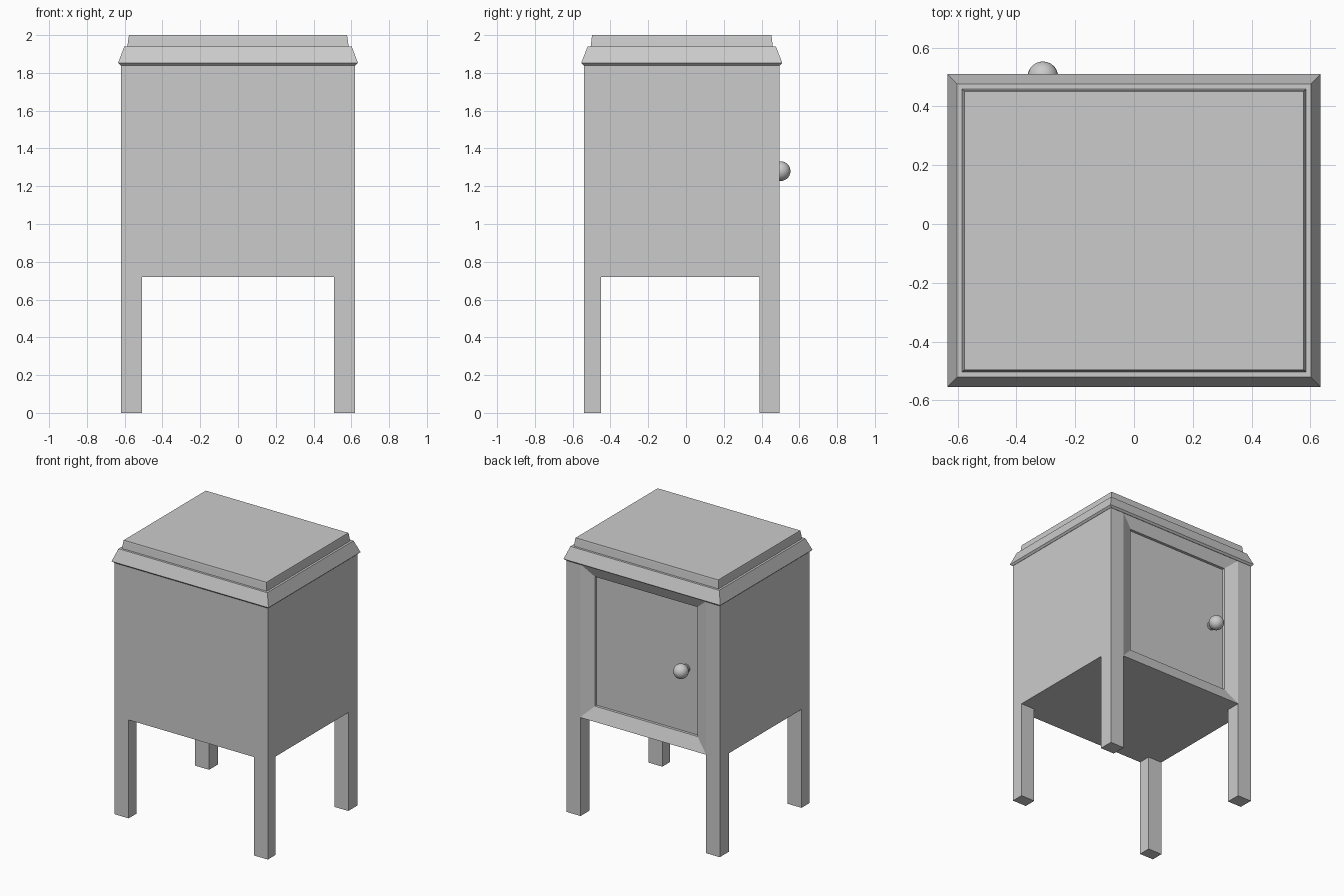
import bpy, bmesh
from math import sin, cos, pi

if "Cube" in bpy.data.objects:
    bpy.data.objects.remove(bpy.data.objects["Cube"])


def add_mesh(name, bm):
    bmesh.ops.recalc_face_normals(bm, faces=bm.faces)
    mesh = bpy.data.meshes.new(name)
    bm.to_mesh(mesh)
    bm.free()
    obj = bpy.data.objects.new(name, mesh)
    bpy.context.collection.objects.link(obj)
    return obj


def loft(name, rings, cap_end=True):
    """Skin rings of points having equal counts, capping the ends."""
    bm = bmesh.new()
    loops = [[bm.verts.new(p) for p in ring] for ring in rings]
    n = len(loops[0])
    for a, b in zip(loops, loops[1:]):
        for i in range(n):
            j = (i + 1) % n
            bm.faces.new((a[i], a[j], b[j], b[i]))
    bm.faces.new(loops[0])
    if cap_end:
        bm.faces.new(loops[-1])
    return add_mesh(name, bm)


def flat_rect(x0, x1, y0, y1, z):
    return [(x0, y0, z), (x1, y0, z), (x1, y1, z), (x0, y1, z)]


def upright_rect(hx, z0, z1, y):
    return [(-hx, y, z0), (hx, y, z0), (hx, y, z1), (-hx, y, z1)]


FRONT, BACK, SIDE, BOTTOM, TOP = -0.54, 0.495, 0.62, 0.72, 1.845
DOOR = (0.415, 0.815, 1.762)

# Cabinet shell with a bevelled door opening in the back
loft("cabinet_body", [
    upright_rect(SIDE, BOTTOM, TOP, FRONT),
    upright_rect(SIDE, BOTTOM, TOP, BACK),
    upright_rect(0.508, BOTTOM + 0.003, TOP - 0.003, BACK),
    upright_rect(*DOOR, 0.46),
    upright_rect(*DOOR, 0.44),
], cap_end=False)

# Recessed door panel
loft("door", [upright_rect(*DOOR, 0.41), upright_rect(*DOOR, 0.44)])

# Four square legs
for side, s in (("left", -1), ("right", 1)):
    for end, y0, y1 in (("front", FRONT, -0.45), ("back", 0.39, BACK)):
        x0, x1 = sorted((s * 0.507, s * SIDE))
        loft(f"{end}_{side}_leg", [flat_rect(x0, x1, y0, y1, z) for z in (0, BOTTOM)])

# Sloped moulding and raised top slab
CY = -0.0225


def lid_ring(hx, hy, z):
    return flat_rect(-hx, hx, CY - hy, CY + hy, z)


loft("top_moulding", [lid_ring(0.622, 0.52, 1.84), lid_ring(0.635, 0.5325, 1.852),
                      lid_ring(0.602, 0.4985, 1.94)])
loft("top_slab", [lid_ring(0.586, 0.482, 1.94), lid_ring(0.579, 0.476, 1.99),
                  lid_ring(0.577, 0.474, 2.0)])

# Round door knob on a small flange, turned about y
R, KY = 0.052, 0.501
profile = [(0.03, 0.44), (0.03, 0.449)]
for i in range(13):
    t = 0.45 + (pi - 0.5) * i / 12
    profile.append((R * sin(t), KY - R * cos(t)))
knob = loft("door_knob", [[(-0.31 + r * cos(a), y, 1.28 + r * sin(a))
                           for a in (2 * pi * k / 24 for k in range(24))]
                          for r, y in profile])
bpy.context.view_layer.objects.active = knob
knob.select_set(True)
bpy.ops.object.shade_smooth_by_angle()
